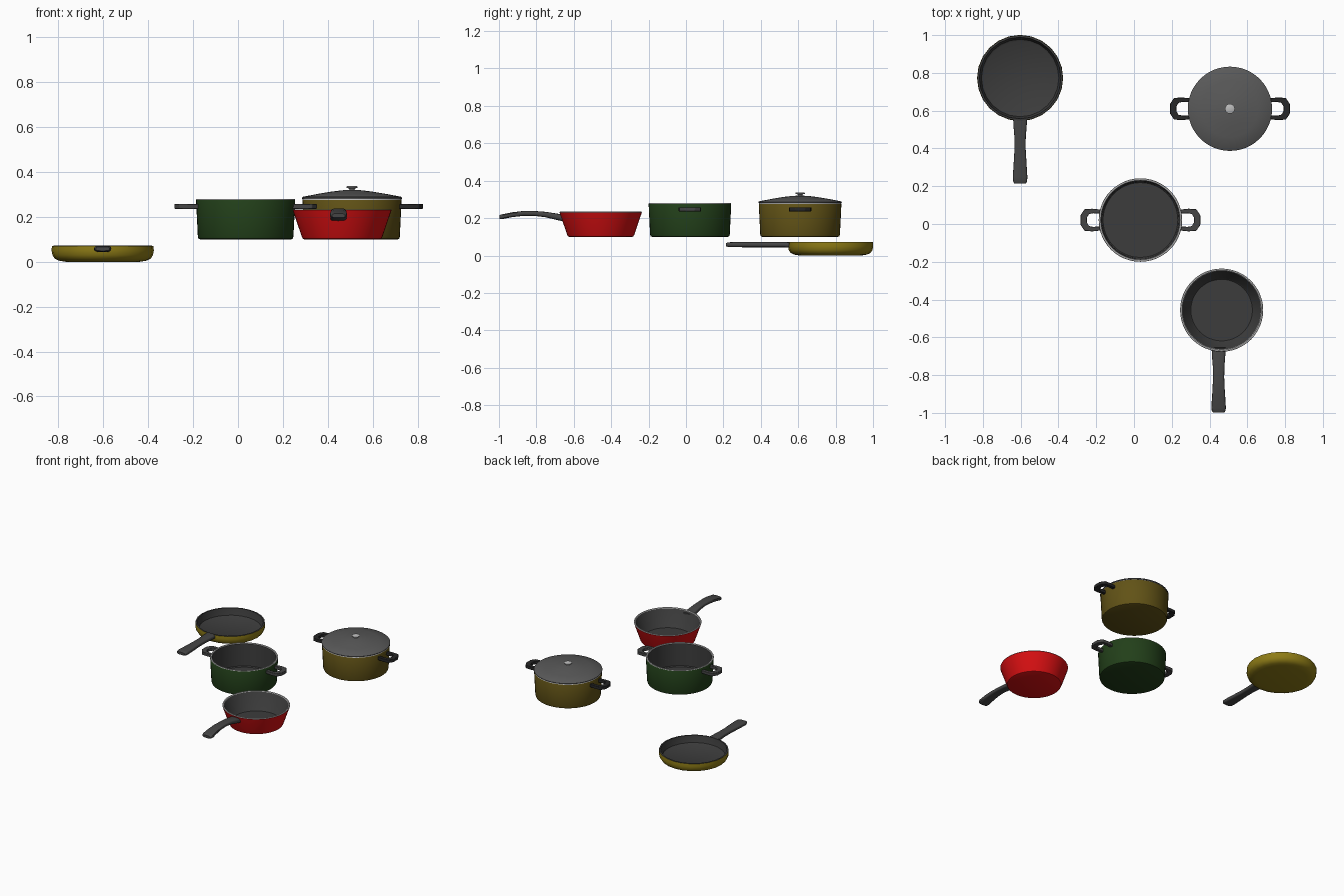
import bpy, bmesh
from math import cos, sin, pi, radians, copysign

if "Cube" in bpy.data.objects:
    bpy.data.objects.remove(bpy.data.objects["Cube"])


def material(name, r, g, b):
    m = bpy.data.materials.new(name)
    m.diffuse_color = (r, g, b, 1)
    m.use_nodes = True
    m.node_tree.nodes["Principled BSDF"].inputs["Base Color"].default_value = m.diffuse_color
    return m


RED = material("red_enamel", 0.70, 0.005, 0.006)
GREEN = material("green_enamel", 0.016, 0.05, 0.01)
OLIVE = material("olive_enamel", 0.12, 0.085, 0.008)
YELLOW = material("yellow_enamel", 0.27, 0.2, 0.008)
COATING = material("dark_coating", 0.045, 0.045, 0.045)
DARK = material("handle_grey", 0.06, 0.06, 0.06)
BLACK = material("handle_black", 0.02, 0.02, 0.02)
LID = material("lid_grey", 0.10, 0.10, 0.10)
STEEL = material("steel", 0.5, 0.5, 0.5)


def finish(name, bm, mats, loc, angle=35):
    bmesh.ops.recalc_face_normals(bm, faces=bm.faces)
    me = bpy.data.meshes.new(name)
    bm.to_mesh(me)
    bm.free()
    for m in mats:
        me.materials.append(m)
    ob = bpy.data.objects.new(name, me)
    bpy.context.collection.objects.link(ob)
    ob.location = loc
    bpy.ops.object.select_all(action='DESELECT')
    ob.select_set(True)
    bpy.context.view_layer.objects.active = ob
    bpy.ops.object.shade_smooth_by_angle(angle=radians(angle))
    return ob


def skin(bm, rings):
    """Join closed rings of points; returns the face bands."""
    rows = [[bm.verts.new(p) for p in ring] for ring in rings]
    n = len(rows[0])
    bands = [[bm.faces.new((a[i], a[(i + 1) % n], b[(i + 1) % n], b[i]))
              for i in range(n)] for a, b in zip(rows, rows[1:])]
    return rows, bands


def lathe(name, profile, mats, loc, segs=40):
    """Spin (radius, z, material index) points; both ends are capped."""
    bm = bmesh.new()
    rows, bands = skin(bm, [[(r * cos(2 * pi * i / segs), r * sin(2 * pi * i / segs), z)
                             for i in range(segs)] for r, z, _ in profile])
    for band, p in zip(bands, profile):
        for f in band:
            f.material_index = p[2]
    bm.faces.new(rows[0]).material_index = profile[0][2]
    bm.faces.new(rows[-1]).material_index = profile[-1][2]
    return finish(name, bm, mats, loc)


def long_handle(name, path, loc):
    """Loft rounded sections given as (y, z, width, thickness)."""
    def soft(v):
        return copysign(abs(v) ** 0.55, v)
    bm = bmesh.new()
    rows, _ = skin(bm, [[(w / 2 * soft(cos(2 * pi * i / 16)), y, z + t / 2 * soft(sin(2 * pi * i / 16)))
                         for i in range(16)] for y, z, w, t in path])
    bm.faces.new(rows[0])
    bm.faces.new(rows[-1])
    return finish(name, bm, [DARK], loc, 45)


def loop_handle(name, side, loc, mat, thick=0.022):
    """Flat side grip with an open middle, rooted in the pot wall."""
    outer = [(0.207, 0.055), (0.255, 0.06), (0.296, 0.057), (0.317, 0.026)]
    inner = [(0.210, 0.034), (0.250, 0.036), (0.272, 0.032), (0.284, 0.012)]
    outer += [(x, -y) for x, y in reversed(outer)]
    inner += [(x, -y) for x, y in reversed(inner)]
    bm = bmesh.new()
    h = thick / 2
    rings = [[(side * o[0], o[1], -h), (side * o[0], o[1], h),
              (side * i[0], i[1], h), (side * i[0], i[1], -h)] for o, i in zip(outer, inner)]
    rows, _ = skin(bm, rings)
    bm.faces.new(rows[0])
    bm.faces.new(rows[-1])
    ob = finish(name, bm, [mat], loc, 30)
    bev = ob.modifiers.new("soft_edges", 'BEVEL')
    bev.width = 0.003
    bev.segments = 2


def pot(name, x, y, colour, grip):
    # Body: coloured outside, steel rim, dark inside
    lathe(name + "_body", [(0.203, 0.100, 0), (0.210, 0.103, 0), (0.213, 0.112, 0),
                           (0.221, 0.276, 1), (0.219, 0.280, 1), (0.211, 0.280, 1),
                           (0.208, 0.276, 2), (0.204, 0.118, 2), (0.198, 0.112, 2)],
          [colour, STEEL, COATING], (x, y, 0), 48)
    for side, label in ((-1, "left"), (1, "right")):
        loop_handle(f"{name}_{label}_handle", side, (x, y, 0.247), grip)


# Two deep pots
pot("green_pot", 0.034, 0.021, GREEN, DARK)
pot("lidded_pot", 0.508, 0.610, OLIVE, BLACK)

# Lid and knob
lathe("lid", [(0.205, 0.274, 0), (0.205, 0.281, 0), (0.222, 0.281, 0), (0.223, 0.286, 0),
              (0.218, 0.290, 0), (0.15, 0.303, 0), (0.09, 0.313, 0), (0.04, 0.319, 0),
              (0.012, 0.320, 0)], [LID], (0.508, 0.610, 0), 48)
lathe("lid_knob", [(0.016, 0.316, 0), (0.011, 0.323, 0), (0.014, 0.327, 0), (0.025, 0.330, 0),
                   (0.026, 0.334, 0), (0.021, 0.337, 0)], [STEEL], (0.508, 0.610, 0), 24)

# Red saucepan with flared wall and curved handle
lathe("saucepan_body", [(0.168, 0.100, 0), (0.175, 0.103, 0), (0.179, 0.110, 0),
                        (0.220, 0.230, 1), (0.218, 0.234, 1), (0.211, 0.234, 1),
                        (0.208, 0.230, 2), (0.169, 0.117, 2), (0.163, 0.112, 2)],
      [RED, STEEL, COATING], (0.464, -0.456, 0), 48)
long_handle("saucepan_handle", [(-0.655, 0.200, 0.074, 0.036), (-0.695, 0.208, 0.071, 0.034),
                                (-0.75, 0.219, 0.062, 0.029), (-0.81, 0.225, 0.059, 0.026),
                                (-0.87, 0.225, 0.064, 0.026), (-0.93, 0.218, 0.072, 0.026),
                                (-0.975, 0.209, 0.077, 0.026), (-0.99, 0.207, 0.072, 0.024),
                                (-0.998, 0.206, 0.058, 0.018)], (0.448, 0, 0))

# Shallow frying pan with straight handle
lathe("frying_pan_body", [(0.165, 0.000, 0), (0.195, 0.005, 0), (0.214, 0.014, 0), (0.224, 0.030, 0),
                          (0.228, 0.050, 0), (0.226, 0.071, 1), (0.216, 0.072, 1), (0.211, 0.045, 1),
                          (0.205, 0.024, 1), (0.195, 0.018, 1)],
      [YELLOW, COATING], (-0.603, 0.773, 0), 24)
long_handle("frying_pan_handle", [(0.558, 0.057, 0.074, 0.028), (0.52, 0.058, 0.070, 0.028),
                                  (0.46, 0.058, 0.060, 0.028), (0.40, 0.058, 0.059, 0.028),
                                  (0.33, 0.058, 0.067, 0.028), (0.25, 0.058, 0.077, 0.027),
                                  (0.225, 0.058, 0.074, 0.025), (0.214, 0.058, 0.060, 0.018)],
            (-0.603, 0, 0))
